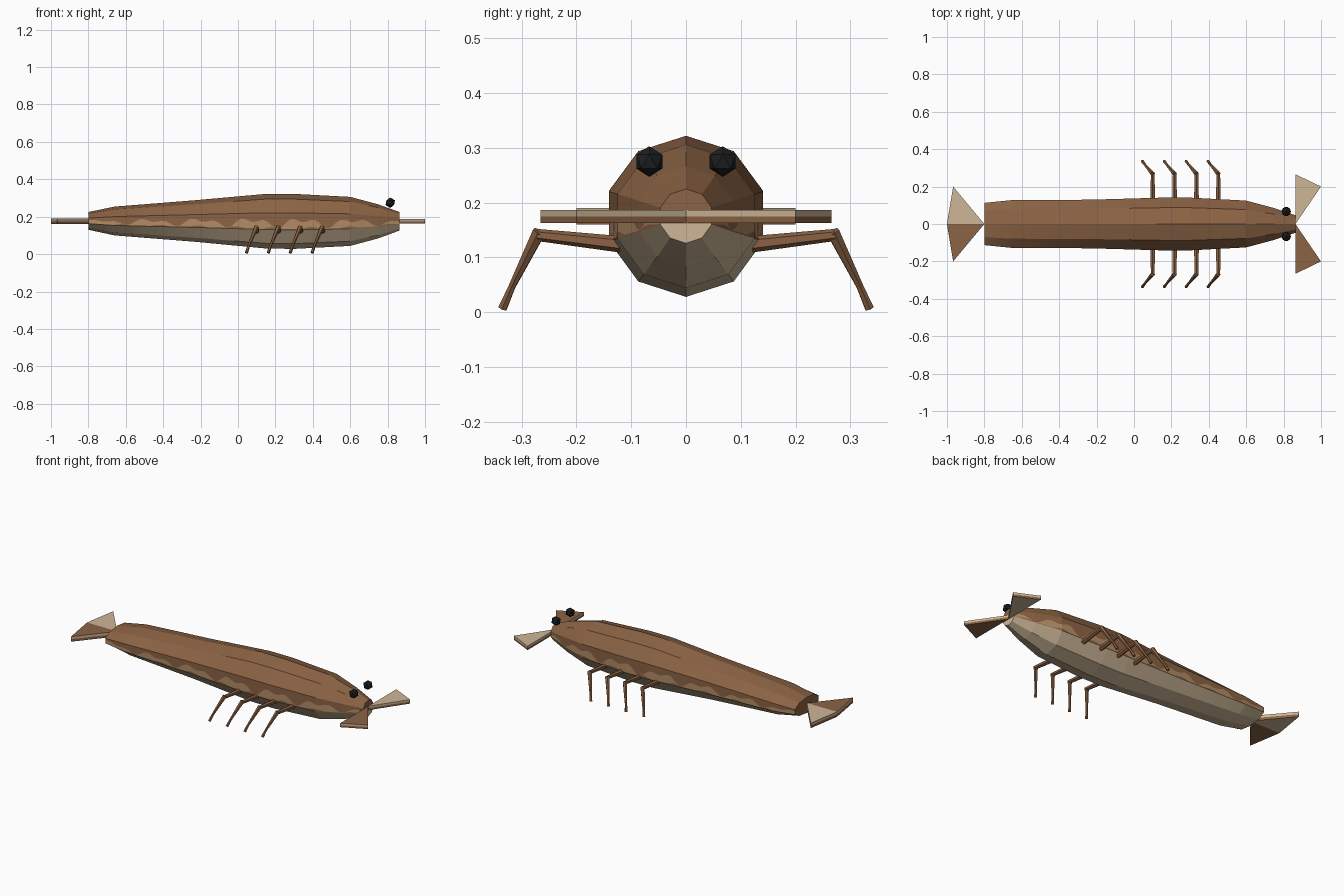
import bpy, bmesh
from math import sin, cos, radians
from mathutils import Vector

old = bpy.data.objects.get("Cube")
if old:
    bpy.data.objects.remove(old, do_unlink=True)


def material(name, color):
    m = bpy.data.materials.new(name)
    m.use_nodes = True
    m.diffuse_color = (*color, 1)
    m.node_tree.nodes["Principled BSDF"].inputs["Base Color"].default_value = (*color, 1)
    return m


BROWN, TAN, PALE, BLACK = range(4)
MATS = [material("shell_brown", (0.26, 0.125, 0.058)),
        material("blotch_tan", (0.45, 0.26, 0.13)),
        material("belly_cream", (0.61, 0.47, 0.31)),
        material("eye_black", (0.012, 0.013, 0.015))]


def finish(bm, name):
    bmesh.ops.recalc_face_normals(bm, faces=bm.faces)
    mesh = bpy.data.meshes.new(name)
    bm.to_mesh(mesh)
    bm.free()
    for m in MATS:
        mesh.materials.append(m)
    obj = bpy.data.objects.new(name, mesh)
    bpy.context.collection.objects.link(obj)
    return obj


# Body: ten-sided loft, stations are (x, half width, top z, bottom z)
STATIONS = [(-0.80, 0.113, 0.225, 0.130), (-0.66, 0.127, 0.254, 0.100),
            (-0.23, 0.130, 0.288, 0.066), (0.15, 0.141, 0.322, 0.030),
            (0.30, 0.141, 0.322, 0.028), (0.60, 0.125, 0.306, 0.044),
            (0.75, 0.085, 0.266, 0.084), (0.863, 0.047, 0.225, 0.126)]


def half_ring(x, width, top, bottom):
    ry, rz, cz = width / cos(radians(18)), (top - bottom) / 2, (top + bottom) / 2
    pts = [(ry * cos(radians(a)), cz + rz * sin(radians(a)))
           for a in (90, 54, 18, -18, -54, -90)]
    # two wavy rows on the flank bound the blotches
    low = 0.04 + 0.12 * max(0, sin(31 * x + 2))
    high = 0.42 + 0.2 * sin(23 * x) + 0.16 * sin(47 * x + 1)
    high = min(0.68, max(high, low + 0.01))
    z0, z1 = pts[3][1], pts[2][1]
    flank = [(width, z0 + (z1 - z0) * f) for f in (high, low)]
    return pts[:3] + flank + pts[3:]


def build_body():
    bm = bmesh.new()
    sections = []
    for s, t in zip(STATIONS, STATIONS[1:]):
        n = max(1, round((t[0] - s[0]) / 0.016))
        sections += [Vector(s).lerp(Vector(t), i / n) for i in range(n)]
    sections.append(Vector(STATIONS[-1]))
    rows = []
    for s in sections:
        half = half_ring(*s)
        left = [bm.verts.new((s[0], y, z)) for y, z in half]
        right = [bm.verts.new((s[0], -y, z)) for y, z in half[1:-1]]
        rows.append((left, [left[0]] + right + [left[-1]]))
    strips = [BROWN, BROWN, BROWN, TAN, BROWN, PALE, PALE]
    for r, q in zip(rows, rows[1:]):
        for a, b in zip(r, q):
            for i, m in enumerate(strips):
                bm.faces.new((a[i], a[i + 1], b[i + 1], b[i])).material_index = m
    # flat ends
    head_colors = [BROWN, BROWN, BROWN, TAN, PALE, PALE, PALE]
    for (l, r), colors in ((rows[0], [BROWN] * 7), (rows[-1], head_colors)):
        for i, m in enumerate(colors):
            corners = list(dict.fromkeys((l[i], l[i + 1], r[i + 1], r[i])))
            bm.faces.new(corners).material_index = m
    finish(bm, "body")


# Fins: flat triangular plates with a two-tone rim
def build_fin(name, points, z0, z1, color):
    bm = bmesh.new()
    layers = [[bm.verts.new((x, y, z)) for x, y in points]
              for z in (z0, (z0 + z1) / 2, z1)]
    for layer in (layers[0], layers[2]):
        bm.faces.new(layer).material_index = color
    for a, b, m in ((layers[0], layers[1], BROWN), (layers[1], layers[2], PALE)):
        for i in range(3):
            j = (i + 1) % 3
            bm.faces.new((a[i], a[j], b[j], b[i])).material_index = m
    finish(bm, name)


# Legs: thigh and shin as tapered tubes
def tube(bm, a, b, r0, r1):
    a, b = Vector(a), Vector(b)
    rot = (b - a).to_track_quat("Z", "Y").to_matrix().to_4x4()
    rot.translation = (a + b) / 2
    bmesh.ops.create_cone(bm, cap_ends=True, segments=6, radius1=r0, radius2=r1,
                          depth=(b - a).length, matrix=rot)


def build_leg(name, x, side):
    bm = bmesh.new()
    hip, knee = (x, side * 0.12, 0.124), (x, side * 0.272, 0.141)
    ankle, foot = (x - 0.042, side * 0.318, 0.046), (x - 0.055, side * 0.335, 0.007)
    tube(bm, hip, knee, 0.015, 0.011)
    tube(bm, (x, side * 0.268, 0.147), ankle, 0.013, 0.007)
    tube(bm, ankle, foot, 0.007, 0.009)
    finish(bm, name)


def build_eye(name, side):
    bm = bmesh.new()
    bmesh.ops.create_icosphere(bm, subdivisions=1, radius=0.028)
    bmesh.ops.translate(bm, verts=bm.verts, vec=(0.814, side * 0.067, 0.275))
    for f in bm.faces:
        f.material_index = BLACK
    finish(bm, name)


build_body()
for label, side, color in (("left", 1, PALE), ("right", -1, BROWN)):
    build_fin("tail_fin_" + label, [(-0.8, 0), (-0.967, side * 0.2), (-1, 0)],
              0.160, 0.190, color)
    build_fin("head_fin_" + label, [(0.863, 0), (0.863, side * 0.266), (1, side * 0.2)],
              0.163, 0.187, color)
    build_eye("eye_" + label, side)
    for i in range(4):
        build_leg(f"leg_{label}_{i + 1}", 0.1 + 0.117 * i, side)
